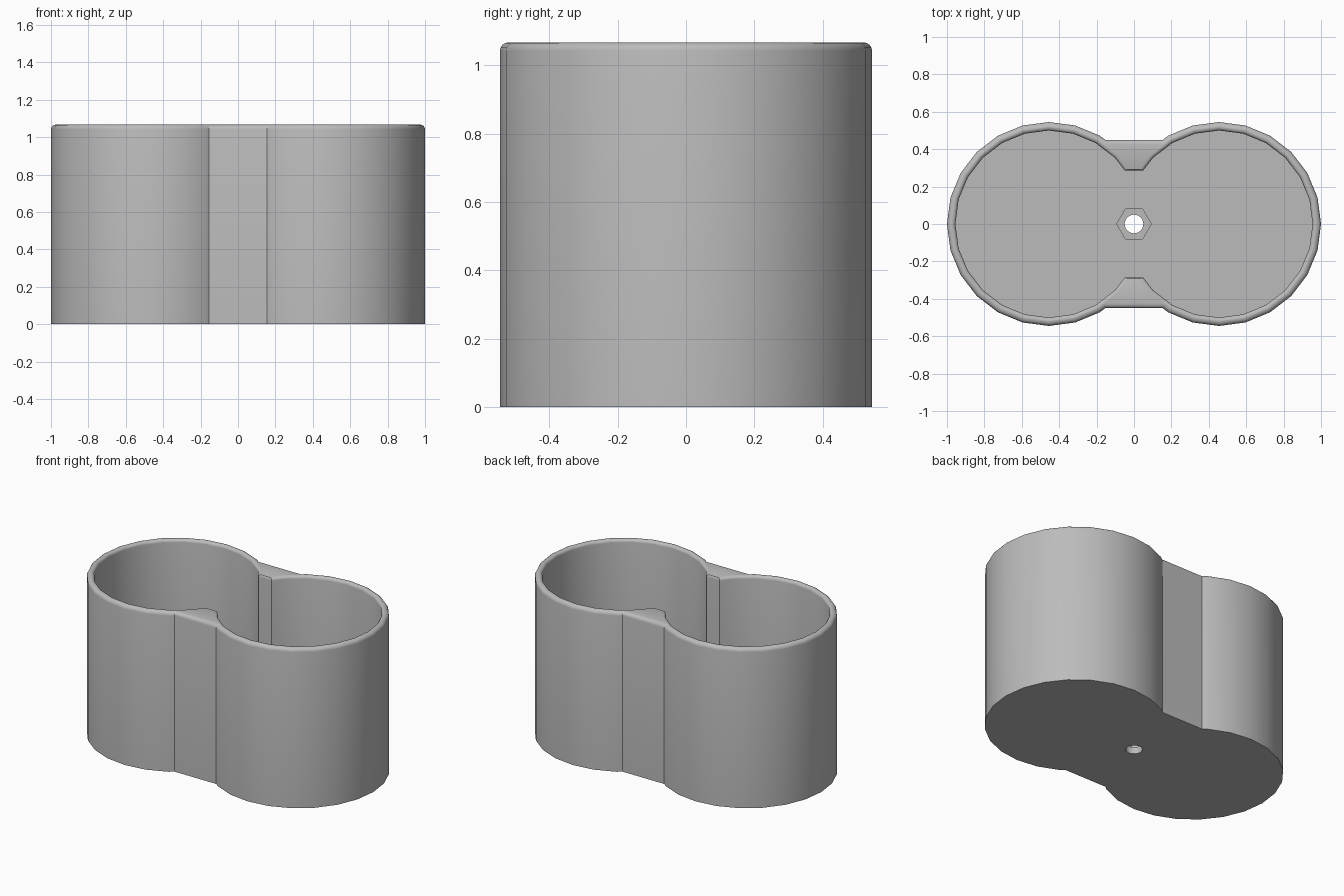
import bpy, bmesh
from math import sin, cos, pi, radians
from mathutils import Vector

cube = bpy.data.objects.get("Cube")
if cube:
    bpy.data.objects.remove(cube, do_unlink=True)

SIDES, CENTRE, HEIGHT, FLOOR, RECESS = 24, 0.455, 1.067, 0.09, 0.045
STEPS = 4


def twin_outline(radius, neck):
    """Two overlapping polygons joined by a flat neck at y = +-neck."""
    pts = []
    for k in range(-SIDES // 2, SIDES // 2):
        points = [Vector((CENTRE + radius * cos(2 * pi * i / SIDES),
                          radius * sin(2 * pi * i / SIDES))) for i in (k, k + 1)]
        a, b = points
        if a.y > b.y and b.y < neck < a.y and a.x < CENTRE:
            pts += [a, a.lerp(b, (a.y - neck) / (a.y - b.y))]
        elif a.x >= CENTRE or a.y > neck or a.y < -neck:
            pts.append(a)
    # the right half runs upward; its lower neck corner mirrors the upper one
    end = pts[-1]
    half = [Vector((end.x, -end.y))] + pts
    return half + [-p for p in half]


def regular(radius, sides):
    return [Vector((radius * cos(2 * pi * i / sides), radius * sin(2 * pi * i / sides)))
            for i in range(sides)]


bm = bmesh.new()


def ring(points, z):
    return [bm.verts.new((p.x, p.y, z)) for p in points]


def pairs(loop):
    return list(zip(loop, loop[1:] + loop[:1]))


def loft(rings):
    for low, high in zip(rings, rings[1:]):
        for (a, b), (c, d) in zip(pairs(low), pairs(high)):
            bm.faces.new((a, b, d, c))


def fill_between(outer, inner):
    edges = [bm.edges.get(p) or bm.edges.new(p) for p in pairs(outer) + pairs(inner)]
    bmesh.ops.triangle_fill(bm, edges=edges, use_beauty=True, normal=(0, 0, 1))


def wall(radius, neck, bottom, bevel, neck_bevel):
    """Upright wall ending in a quarter-round lip."""
    rings = [ring(twin_outline(radius, neck), bottom)]
    for i in range(STEPS + 1):
        t = radians(90) * i / STEPS
        grow = 1 - cos(t)
        rings.append(ring(twin_outline(radius + bevel * grow, neck + neck_bevel * grow),
                          HEIGHT - abs(bevel) * (1 - sin(t))))
    loft(rings)
    return rings


# Outer and inner walls with the rounded rim
outside = wall(0.545, 0.45, 0, -0.025, -0.025)
inside = wall(0.5, 0.285, FLOOR, 0.019, 0.01)
fill_between(outside[-1], inside[-1])

# Hexagonal recess and round drain hole in the floor
hex_top, hex_low = ring(regular(0.092, 6), FLOOR), ring(regular(0.092, 6), RECESS)
hole_top, hole_low = ring(regular(0.05, SIDES), RECESS), ring(regular(0.05, SIDES), 0)
loft([hex_low, hex_top])
loft([hole_low, hole_top])
fill_between(inside[0], hex_top)
fill_between(hex_low, hole_top)
fill_between(outside[0], hole_low)

bmesh.ops.recalc_face_normals(bm, faces=bm.faces[:])
mesh = bpy.data.meshes.new("twin_cup")
bm.to_mesh(mesh)
bm.free()

# Plain grey finish
grey = bpy.data.materials.new("grey")
grey.use_nodes = True
colour = (0.5, 0.5, 0.5, 1)
grey.diffuse_color = colour
grey.node_tree.nodes["Principled BSDF"].inputs["Base Color"].default_value = colour
mesh.materials.append(grey)

cup = bpy.data.objects.new("twin_cup", mesh)
bpy.context.collection.objects.link(cup)
bpy.ops.object.select_all(action='DESELECT')
cup.select_set(True)
bpy.context.view_layer.objects.active = cup
bpy.ops.object.shade_smooth_by_angle(angle=radians(30))
